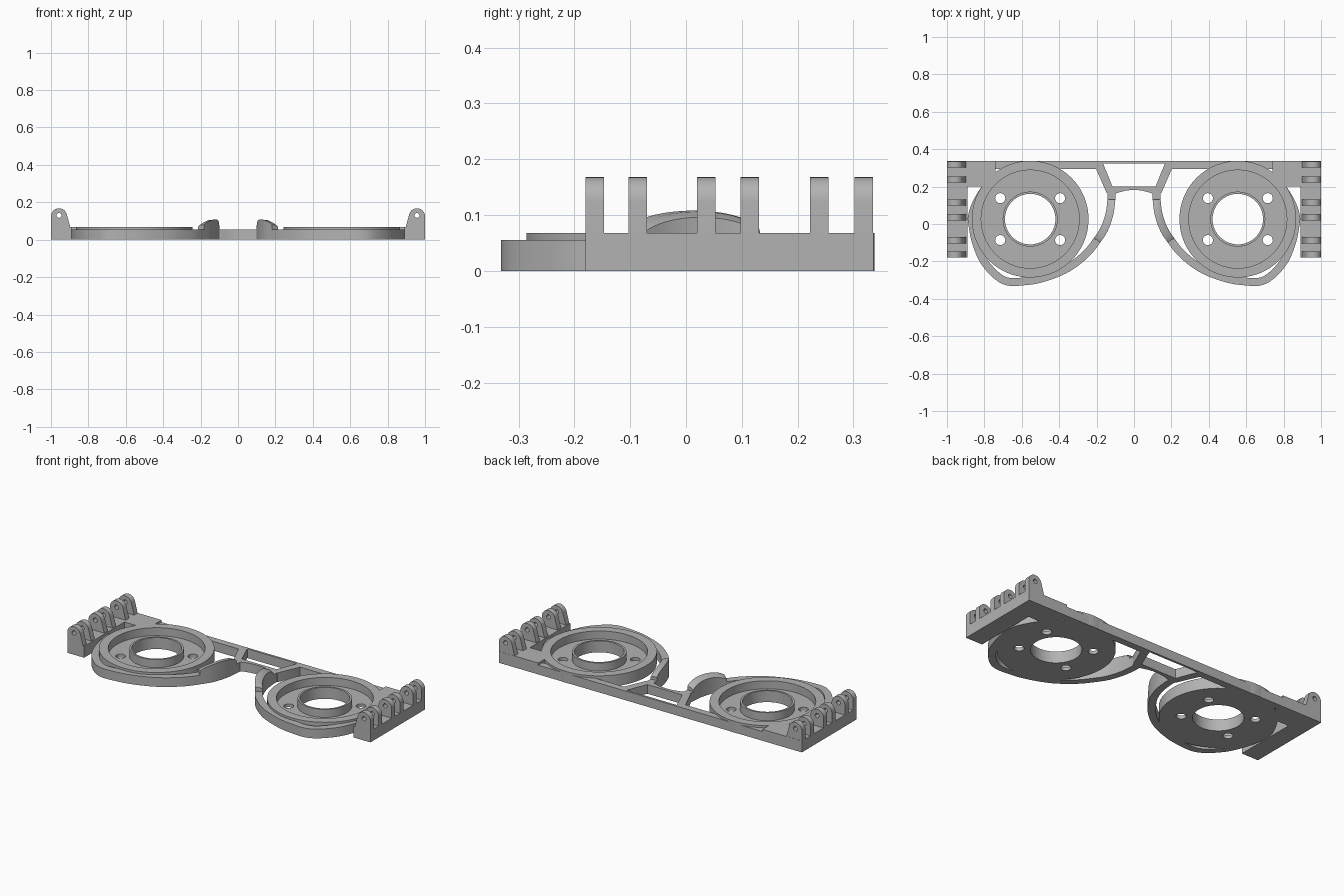
import bpy, bmesh, math
from mathutils import Vector

cube = bpy.data.objects.get("Cube")
if cube:
    bpy.data.objects.remove(cube, do_unlink=True)

grey = bpy.data.materials.new("plain grey")
grey.use_nodes = True
colour = (0.45, 0.45, 0.45, 1)
grey.diffuse_color = colour
grey.node_tree.nodes["Principled BSDF"].inputs["Base Color"].default_value = colour


def finish(name, bm):
    """Clean up a bmesh and turn it into a shaded object."""
    bmesh.ops.remove_doubles(bm, verts=bm.verts, dist=0.0002)
    bmesh.ops.recalc_face_normals(bm, faces=bm.faces)
    mesh = bpy.data.meshes.new(name)
    bm.to_mesh(mesh)
    bm.free()
    mesh.materials.append(grey)
    obj = bpy.data.objects.new(name, mesh)
    bpy.context.collection.objects.link(obj)
    bpy.ops.object.select_all(action='DESELECT')
    obj.select_set(True)
    bpy.context.view_layer.objects.active = obj
    bpy.ops.object.shade_smooth_by_angle(angle=math.radians(30))
    return obj


def plate(name, loops, low, high, side=1, upright=False):
    """Extrude an outline, with inner loops as holes, along z (or along y if upright)."""
    curve = bpy.data.curves.new(name, 'CURVE')
    curve.dimensions = '2D'
    curve.fill_mode = 'BOTH'
    curve.extrude = (high - low) / 2
    for loop in loops:
        spline = curve.splines.new('POLY')
        spline.points.add(len(loop) - 1)
        for point, (u, v) in zip(spline.points, loop):
            point.co = (u, v, 0, 1)
        spline.use_cyclic_u = True
    temp = bpy.data.objects.new(name + " outline", curve)
    bpy.context.collection.objects.link(temp)
    graph = bpy.context.evaluated_depsgraph_get()
    mesh = bpy.data.meshes.new_from_object(temp.evaluated_get(graph))
    bm = bmesh.new()
    bm.from_mesh(mesh)
    bpy.data.objects.remove(temp, do_unlink=True)
    bpy.data.curves.remove(curve)
    bpy.data.meshes.remove(mesh)
    middle = (low + high) / 2
    for v in bm.verts:
        x, y, z = v.co
        v.co = (side * x, z + middle, y) if upright else (side * x, y, z + middle)
    return finish(name, bm)


def arc(cx, cy, r, start=0, end=360, n=64):
    full = end - start == 360
    steps = n if full else n - 1
    angles = [math.radians(start + (end - start) * i / steps) for i in range(n)]
    return [(cx + r * math.cos(a), cy + r * math.sin(a)) for a in angles]


def smooth_path(pts, n=8):
    """Catmull-Rom curve through the points."""
    p = [Vector(q) for q in pts]
    p = [2 * p[0] - p[1]] + p + [2 * p[-1] - p[-2]]
    out = []
    for a, b, c, d in zip(p, p[1:], p[2:], p[3:]):
        for i in range(n):
            t = i / n
            out.append(0.5 * (2 * b + (c - a) * t + (2 * a - 5 * b + 4 * c - d) * t * t
                              + (3 * b - a - 3 * c + d) * t ** 3))
    return out + [p[-2]]


# Shared dimensions
CX, CY = 0.555, 0.026
RIM_H, RING_H, FLOOR_H, RIM_W = 0.055, 0.068, 0.02, 0.042

# Outer edge of the rim, from the nose round to the outer corner
outer = smooth_path([(.1, .18), (.1, .13), (.11, .053), (.136, -.027), (.174, -.09),
                     (.243, -.176), (.35, -.257), (.484, -.31), (.59, -.328), (.68, -.328),
                     (.75, -.29), (.82, -.21), (.864, -.107), (.886, 0), (.886, .05),
                     (.86, .125), (.8, .225)])
inner = []
for i, p in enumerate(outer):
    d = (outer[min(i + 1, len(outer) - 1)] - outer[max(i - 1, 0)]).normalized()
    inner.append(p + RIM_W * Vector((-d.y, d.x)))


def nose_pad(name, side):
    """Arched pad following the rim beside the nose."""
    bm = bmesh.new()
    sections = []
    for o, i in zip(outer[:60], inner[:60]):
        if not -0.096 < (o.y + i.y) / 2 < 0.135 or o.x > 0.3:
            continue
        u = ((o.y + i.y) / 2 - 0.02) / 0.116
        top = 0.064 + 0.044 * math.sqrt(max(0, 1 - u * u))
        m = o.lerp(i, 0.6)
        section = [(o, 0), (o, top), (m, top - 0.002), (i, top - 0.012), (i, 0)]
        sections.append([bm.verts.new((side * q.x, q.y, z)) for q, z in section])
    for a, b in zip(sections, sections[1:]):
        for k in range(5):
            bm.faces.new((a[k], a[(k + 1) % 5], b[(k + 1) % 5], b[k]))
    bm.faces.new(sections[0])
    bm.faces.new(sections[-1])
    return finish(name, bm)


lug_outline = [(.892, .05), (1, .05)] + arc(.957, .125, .043, 0, 165, 20)
lug_starts = [-.18, -.103, .02, .098, .222, .302]

for side, label in ((1, "left"), (-1, "right")):
    # Lens holder: perforated floor, raised ring and central tube
    screw_holes = [arc(CX + sx * .16, CY + sy * .112, .027, n=24)
                   for sx in (-1, 1) for sy in (-1, 1)]
    plate(label + "_lens_floor", [arc(CX, CY, .29, n=96), arc(CX, CY, .135)] + screw_holes,
          0, FLOOR_H, side)
    plate(label + "_lens_ring", [arc(CX, CY, .312, n=96), arc(CX, CY, .262, n=96)],
          0, RING_H, side)
    plate(label + "_lens_tube", [arc(CX, CY, .147), arc(CX, CY, .135)], 0, RING_H, side)
    # Rim and nose pad
    plate(label + "_rim", [[tuple(p) for p in outer + inner[::-1]]], 0, RIM_H, side)
    nose_pad(label + "_nose_pad", side)
    # Brow bar and outer corner
    plate(label + "_brow_bar", [[(.185, .295), (.75, .295), (.75, .336), (.185, .336)]],
          0, RIM_H, side)
    plate(label + "_corner", [[(.74, .336), (.9, .336), (.9, .2), (.8, .2), (.74, .24)]],
          0, RING_H, side)
    # Hinge block with its pierced lugs
    plate(label + "_hinge_block", [[(.89, -.18), (1, -.18), (1, .336), (.89, .336)]],
          0, RING_H, side)
    for n, y in enumerate(lug_starts, 1):
        plate(f"{label}_hinge_lug_{n}", [lug_outline, arc(.957, .13, .013, n=20)],
              y, y + .033, side, upright=True)

# Bridge: braced frame with a trapezoid opening and an arched lower edge
arch = [(x / 100, .182 - .022 * (x / 10.5) ** 2) for x in (-10.5, -8, -5, -2, 2, 5, 8, 10.5)]
frame = [(.146, .165), (.203, .295), (.203, .336), (-.203, .336), (-.203, .295), (-.146, .165)]
opening = [(.165, .323), (.115, .2), (-.115, .2), (-.165, .323)]
plate("bridge", [frame + arch, opening], 0, RIM_H)
